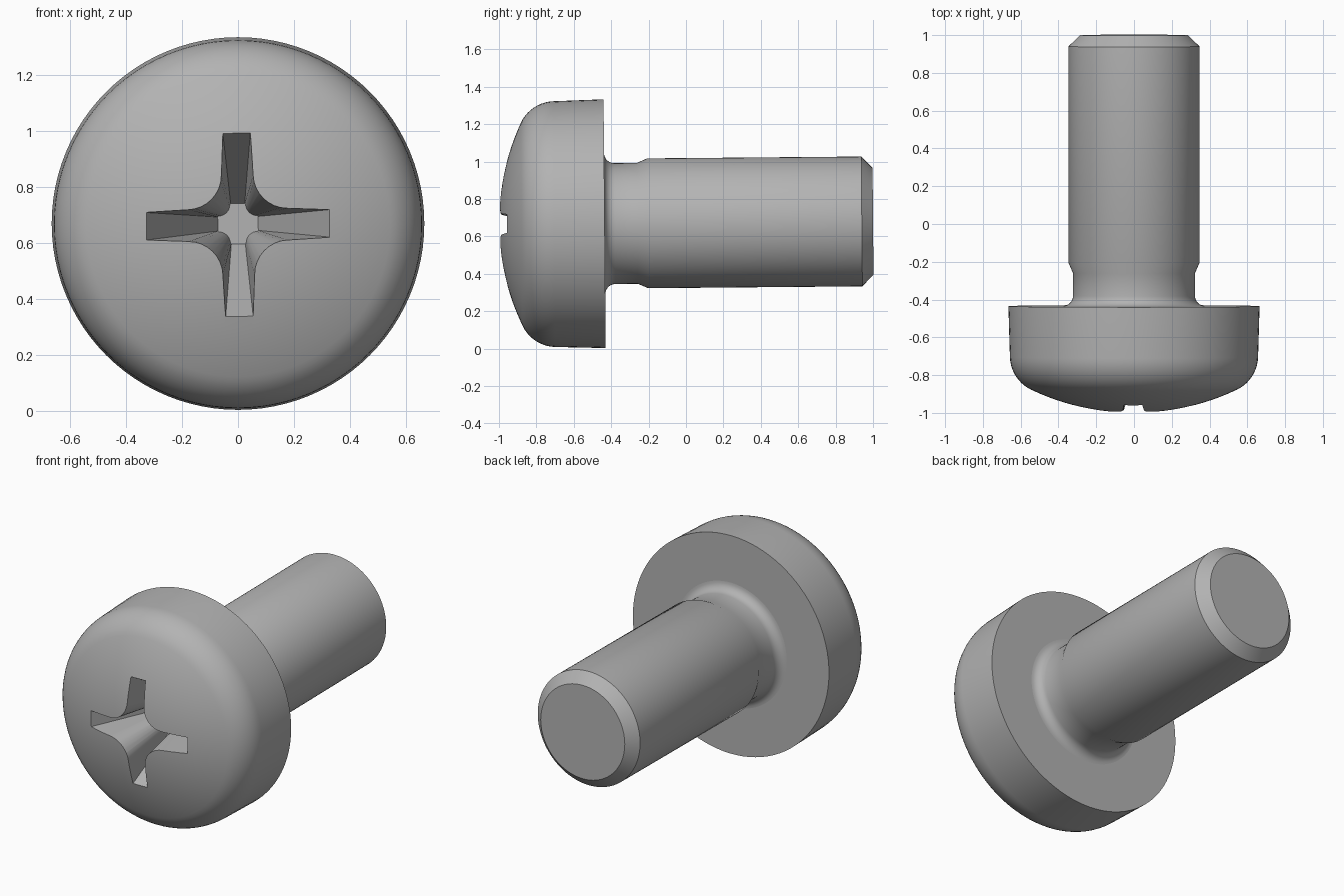
import bpy, bmesh, math
from mathutils import Matrix, Vector

cube = bpy.data.objects.get("Cube")
if cube:
    bpy.data.objects.remove(cube, do_unlink=True)

steel = bpy.data.materials.new("grey steel")
steel.use_nodes = True
GREY = (0.45, 0.45, 0.45, 1)
steel.diffuse_color = GREY
steel.node_tree.nodes["Principled BSDF"].inputs["Base Color"].default_value = GREY

# The screw lies along y, with a very slight upward tilt toward its tip
PLACE = Matrix.Translation((0, 0, 0.672)) @ Matrix.Rotation(math.radians(0.5), 4, "X")


def finish(name, bm):
    bmesh.ops.recalc_face_normals(bm, faces=bm.faces)
    mesh = bpy.data.meshes.new(name)
    bm.to_mesh(mesh)
    bm.free()
    mesh.materials.append(steel)
    obj = bpy.data.objects.new(name, mesh)
    bpy.context.collection.objects.link(obj)
    obj.matrix_world = PLACE
    return obj


def activate(obj):
    bpy.ops.object.select_all(action="DESELECT")
    obj.select_set(True)
    bpy.context.view_layer.objects.active = obj


def arc(cr, cy, radius, start, end, steps):
    """Points (r, y) on an arc; angles in degrees, zero faces outward."""
    angles = [math.radians(start + (end - start) * i / steps) for i in range(steps + 1)]
    return [(cr + radius * math.cos(a), cy + radius * math.sin(a)) for a in angles]


def lathe(name, profile, sides=96):
    bm = bmesh.new()
    verts = [bm.verts.new((r, y, 0)) for r, y in profile]
    edges = [bm.edges.new(pair) for pair in zip(verts, verts[1:])]
    bmesh.ops.spin(bm, geom=verts + edges, cent=(0, 0, 0), axis=(0, 1, 0),
                   angle=math.tau, steps=sides, use_merge=True)
    bmesh.ops.remove_doubles(bm, verts=bm.verts, dist=0.0001)
    return finish(name, bm)


# Head: shallow dome, rounded shoulder, nearly straight wall and flat underside
dome = arc(0, 0.27, 1.27, -90, -64.7, 12)
shoulder = arc(0.457, -0.698, 0.2, -64.7, -2, 10)[1:]
head = lathe("head", dome + shoulder + [(0.665, -0.435), (0, -0.435)])

# Shank: fillet under the head, neck, full-width body and chamfered tip
fillet = arc(0.378, -0.38, 0.055, 270, 180, 7)
lathe("shank", [(0, -0.45), (0.378, -0.45)] + fillet +
      [(0.323, -0.26), (0.347, -0.205), (0.347, 0.94), (0.285, 1), (0, 1)])


# Cross recess: tapered four-armed cutter with rounded inner corners
def cross_section(reach, half_width, corner, corner_half, steps=8):
    """Outline of the cross as (x, z) points, one quarter repeated four times."""
    quarter = [(reach, -half_width), (reach, half_width)]
    quarter += arc(corner, corner, corner - corner_half, 270, 180, steps)
    points = []
    for k in range(4):
        turn = Matrix.Rotation(math.radians(90 * k + 0.9), 2)
        points += [turn @ Vector(p) for p in quarter]
    return points


floor_y, rim_y, outer_y = -0.52, -0.957, -1.05
floor = cross_section(0.072, 0.025, 0.070, 0.028)
rim = cross_section(0.327, 0.049, 0.17, 0.055)
grow = (outer_y - floor_y) / (rim_y - floor_y)
outer = [f.lerp(r, grow) if grow <= 1 else f + (r - f) * grow for f, r in zip(floor, rim)]

bm = bmesh.new()
inner_ring = [bm.verts.new((p.x, floor_y, p.y)) for p in floor]
outer_ring = [bm.verts.new((p.x, outer_y, p.y)) for p in outer]
bm.faces.new(inner_ring)
bm.faces.new(outer_ring)
for i in range(len(floor)):
    j = (i + 1) % len(floor)
    bm.faces.new((inner_ring[i], inner_ring[j], outer_ring[j], outer_ring[i]))
cutter = finish("recess_cutter", bm)
cutter.hide_render = True

cut = head.modifiers.new("cross recess", "BOOLEAN")
cut.operation = "DIFFERENCE"
cut.solver = "EXACT"
cut.object = cutter
activate(head)
bpy.ops.object.modifier_apply(modifier=cut.name)
bpy.data.objects.remove(cutter, do_unlink=True)

for name in ("head", "shank"):
    activate(bpy.data.objects[name])
    bpy.ops.object.shade_smooth_by_angle(angle=math.radians(27))
